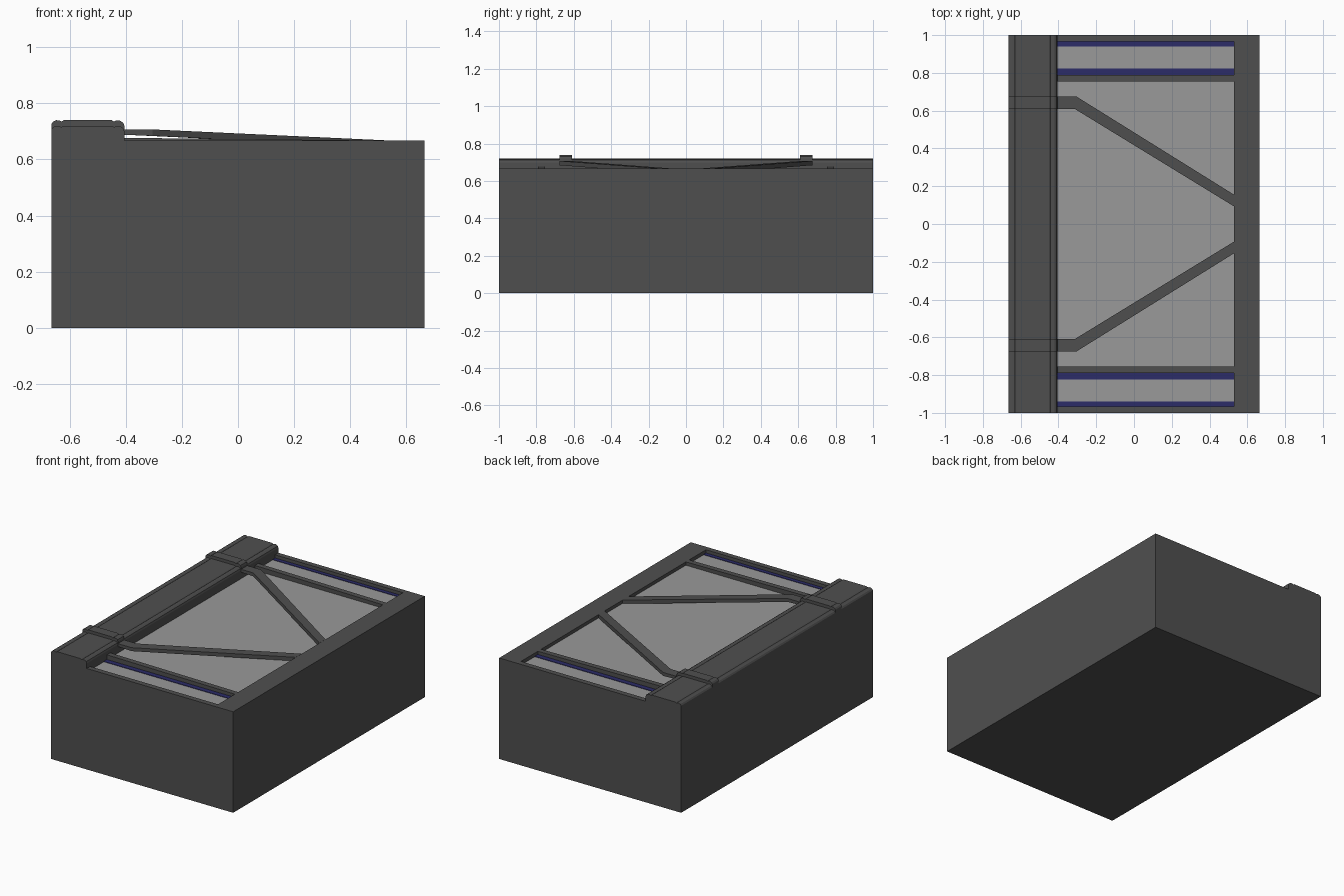
import bpy, bmesh

if "Cube" in bpy.data.objects:
    bpy.data.objects.remove(bpy.data.objects["Cube"])


def material(name, rgb):
    m = bpy.data.materials.new(name)
    m.diffuse_color = (*rgb, 1)
    m.use_nodes = True
    m.node_tree.nodes["Principled BSDF"].inputs["Base Color"].default_value = m.diffuse_color
    return m


DARK = material("charcoal", (0.078, 0.078, 0.078))
GREY = material("light grey", (0.32, 0.32, 0.32))
BLUE = material("dark indigo", (0.025, 0.025, 0.14))


def make(name, verts, faces, mat):
    mesh = bpy.data.meshes.new(name)
    mesh.from_pydata(verts, [], faces)
    mesh.materials.append(mat)
    bm = bmesh.new()
    bm.from_mesh(mesh)
    bmesh.ops.recalc_face_normals(bm, faces=bm.faces)
    bm.to_mesh(mesh)
    bm.free()
    ob = bpy.data.objects.new(name, mesh)
    bpy.context.collection.objects.link(ob)
    return ob


def prism(name, low, high, mat):
    """Solid between two matching loops of points."""
    n = len(low)
    faces = [tuple(range(n)), tuple(range(n, 2 * n))]
    faces += [(i, (i + 1) % n, n + (i + 1) % n, n + i) for i in range(n)]
    return make(name, low + high, faces, mat)


def along_y(name, profile, y0, y1, mat):
    return prism(name, [(x, y0, z) for x, z in profile],
                 [(x, y1, z) for x, z in profile], mat)


def rect(x0, x1, y0, y1, z):
    return [(x0, y0, z), (x1, y0, z), (x1, y1, z), (x0, y1, z)]


def box(name, x0, x1, y0, y1, z0, z1, mat):
    return prism(name, rect(x0, x1, y0, y1, z0), rect(x0, x1, y0, y1, z1), mat)


W, TOP, FLOOR = 0.665, 0.667, 0.64
L, R, IN = -0.405, 0.53, 0.965

# Main block with a shallow tray sunk in the top
loops = [rect(-W, W, -1, 1, 0), rect(-W, W, -1, 1, TOP),
         rect(L, R, -IN, IN, TOP), rect(L, R, -IN, IN, FLOOR)]
faces = [(0, 1, 2, 3), (12, 13, 14, 15)]
for k in range(3):
    for i in range(4):
        j = (i + 1) % 4
        faces.append((4 * k + i, 4 * k + j, 4 * k + 4 + j, 4 * k + 4 + i))
make("main_block", [v for lp in loops for v in lp], faces, DARK)

# Raised ridge along the left edge, with rolled edges and grooves
ridge = [(-W, TOP), (-W, 0.706), (-0.659, 0.715), (-0.648, 0.72), (-0.636, 0.719),
         (-0.629, 0.715), (-0.621, 0.72), (-0.45, 0.72), (-0.442, 0.715),
         (-0.434, 0.719), (-0.42, 0.718), (-0.409, 0.711), (L, 0.70), (L, TOP)]
along_y("ridge", ridge, -1, 1, DARK)

# Central pale panel
box("centre_panel", L, R, -0.755, 0.755, FLOOR, FLOOR + 0.005, GREY)

strap = [(x, z + 0.02) for x, z in ridge[1:-1]]
strap = [(-W, 0.69)] + strap + [(L + 0.001, 0.687)]

for s, side in ((1, "back"), (-1, "front")):
    # Straps over the ridge
    along_y(side + "_strap", strap, s * 0.61, s * 0.675, DARK)
    # Sloping rail between centre panel and side slot
    rail = [(L, FLOOR), (L, 0.677), (R, TOP), (R, FLOOR)]
    along_y(side + "_rail", rail, s * 0.755, s * 0.79, DARK)
    # Side slot floor with coloured edge strips
    box(side + "_slot_floor", L, R, s * 0.79, s * IN, FLOOR, FLOOR + 0.003, GREY)
    for n, (a, b) in (("inner", (0.79, 0.822)), ("outer", (0.94, IN))):
        box(f"{side}_{n}_strip", L, R, s * a, s * b, FLOOR, FLOOR + 0.006, BLUE)
    # Bent diagonal bar descending to the right rim
    outline = [(L, 0.675, 0.707, 0.688), (-0.305, 0.675, 0.707, 0.684),
               (R, 0.155, 0.668, 0.643), (R, 0.093, 0.668, 0.643),
               (-0.315, 0.61, 0.707, 0.684), (L, 0.61, 0.707, 0.688)]
    low = [(x, s * y, b) for x, y, t, b in outline]
    high = [(x, s * y, t) for x, y, t, b in outline]
    # Quads across the bend keep the bar a clean two-piece strip
    f = [(0, 1, 4, 5), (1, 2, 3, 4), (6, 7, 10, 11), (7, 8, 9, 10)]
    f += [(i, (i + 1) % 6, 6 + (i + 1) % 6, 6 + i) for i in range(6)]
    make(side + "_diagonal_bar", low + high, f, DARK)
